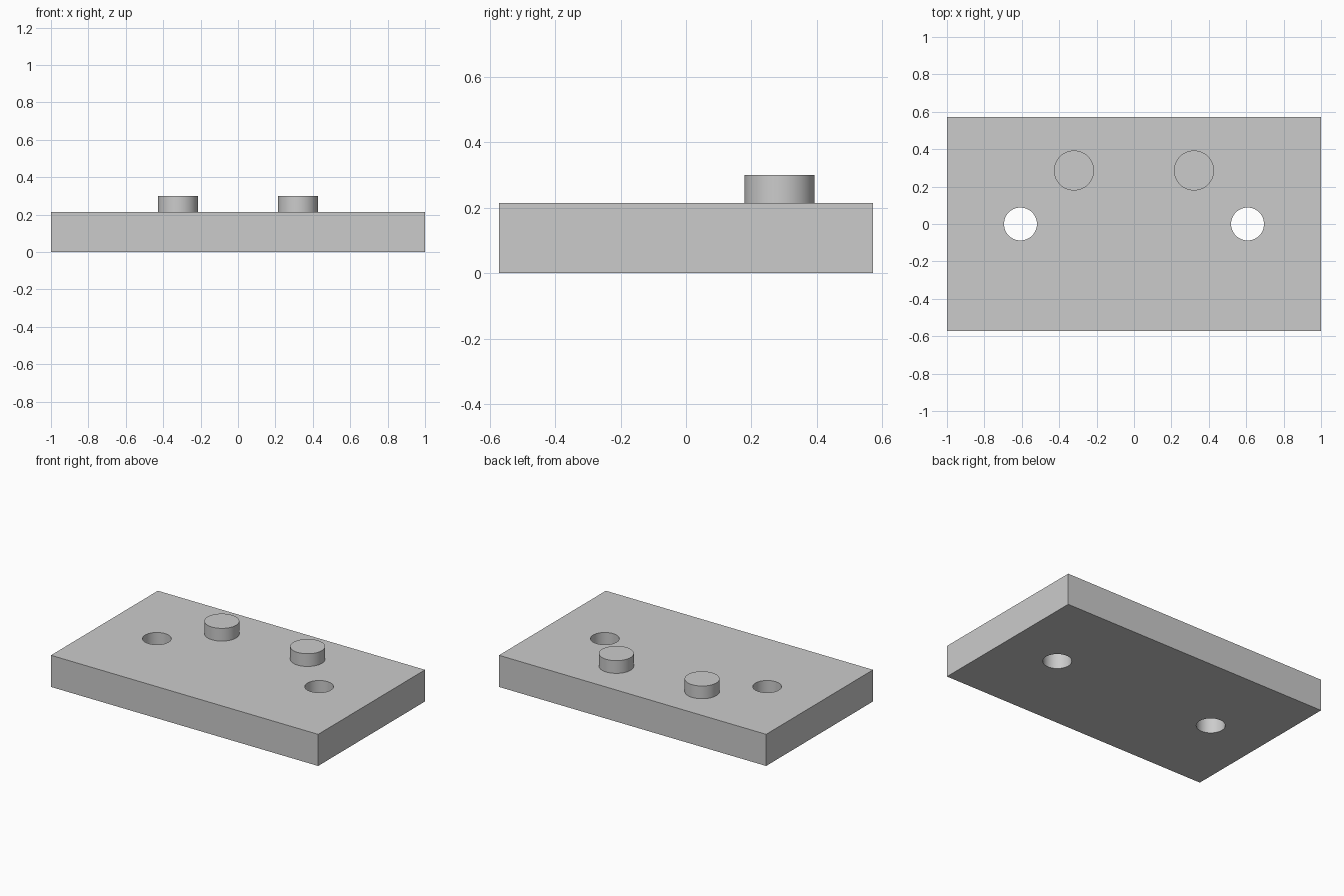
import bpy

if "Cube" in bpy.data.objects:
    bpy.data.objects.remove(bpy.data.objects["Cube"], do_unlink=True)

LENGTH, WIDTH, THICK = 2.0, 1.143, 0.214
PEG_TOP = 0.3

grey = bpy.data.materials.new("plain_grey")
grey.use_nodes = True
colour = (0.6, 0.6, 0.6, 1)
grey.diffuse_color = colour
grey.node_tree.nodes["Principled BSDF"].inputs["Base Color"].default_value = colour


def cylinder(name, x, y, radius, bottom, top):
    bpy.ops.mesh.primitive_cylinder_add(
        vertices=64, radius=radius, depth=top - bottom,
        location=(x, y, (bottom + top) / 2))
    obj = bpy.context.object
    obj.name = name
    obj.data.materials.append(grey)
    return obj


def smooth(obj):
    bpy.ops.object.select_all(action="DESELECT")
    obj.select_set(True)
    bpy.context.view_layer.objects.active = obj
    bpy.ops.object.shade_smooth_by_angle()


# Base plate
bpy.ops.mesh.primitive_cube_add(size=1, location=(0, 0, THICK / 2))
plate = bpy.context.object
plate.name = "base_plate"
plate.scale = (LENGTH, WIDTH, THICK)
bpy.ops.object.transform_apply(location=False, rotation=False, scale=True)
plate.data.materials.append(grey)

for side, sign in (("left", 1), ("right", -1)):
    # Through hole
    cutter = cylinder(side + "_hole_cutter", sign * 0.607, 0, 0.088, -0.1, THICK + 0.1)
    cutter.hide_render = True
    bpy.context.view_layer.objects.active = plate
    cut = plate.modifiers.new(side + "_hole", "BOOLEAN")
    cut.operation = "DIFFERENCE"
    cut.solver = "EXACT"
    cut.object = cutter
    bpy.ops.object.modifier_apply(modifier=cut.name)
    bpy.data.objects.remove(cutter, do_unlink=True)

    # Locating peg, seated on the plate
    smooth(cylinder(side + "_peg", sign * 0.321, 0.286, 0.107, THICK, PEG_TOP))

smooth(plate)
